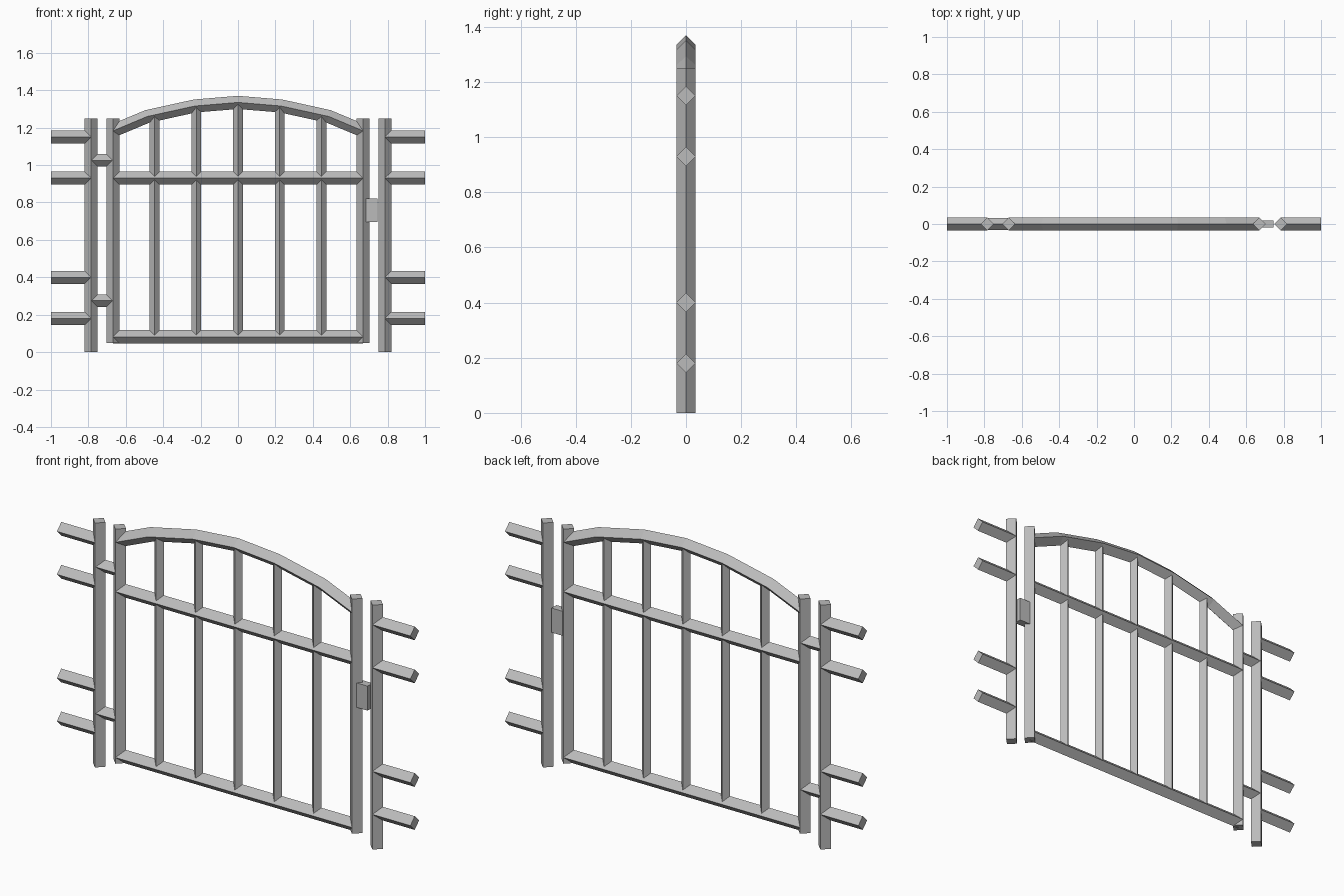
import bpy
from mathutils import Vector

cube = bpy.data.objects.get("Cube")
if cube:
    bpy.data.objects.remove(cube, do_unlink=True)

grey = bpy.data.materials.new("metal_grey")
grey.use_nodes = True
colour = (0.5, 0.5, 0.5, 1)
grey.diffuse_color = colour
grey.node_tree.nodes["Principled BSDF"].inputs["Base Color"].default_value = colour

R = 0.035          # half diagonal of the square bars
POST, STILE = 0.785, 0.669


def add_mesh(name, verts, faces):
    mesh = bpy.data.meshes.new(name)
    mesh.from_pydata(verts, [], faces)
    mesh.materials.append(grey)
    obj = bpy.data.objects.new(name, mesh)
    bpy.context.collection.objects.link(obj)
    return obj


def bar(name, path, r=R):
    """Square bar set on edge, swept with mitred joints along an x-z path."""
    pts = [Vector((x, 0, z)) for x, z in path]
    side = Vector((0, r, 0))
    verts, faces = [], []
    for i, p in enumerate(pts):
        before = (p - pts[i - 1]).normalized() if i else None
        after = (pts[i + 1] - p).normalized() if i + 1 < len(pts) else None
        before, after = before or after, after or before
        tangent = (before + after).normalized()
        up = Vector((-tangent.z, 0, tangent.x)) * (r / tangent.dot(after))
        verts += [p + up, p + side, p - up, p - side]
    for i in range(len(pts) - 1):
        a = 4 * i
        for k in range(4):
            n = (k + 1) % 4
            faces.append((a + k, a + n, a + 4 + n, a + 4 + k))
    last = len(verts) - 4
    faces += [(3, 2, 1, 0), tuple(range(last, last + 4))]
    return add_mesh(name, verts, faces)


# Fence posts, gate stiles and fence rail stubs on both sides
for label, s in (("left", 1), ("right", -1)):
    bar(f"fence_post_{label}", [(s * POST, 0), (s * POST, 1.25)])
    bar(f"gate_stile_{label}", [(s * STILE, 0.05), (s * STILE, 1.25)])
    for i, z in enumerate((0.18, 0.40, 0.93, 1.15)):
        x0, x1 = sorted((s * POST, s))
        bar(f"fence_rail_{label}_{i + 1}", [(x0, z), (x1, z)])

# Gate rails
for label, z in (("bottom", 0.082), ("middle", 0.93)):
    bar(f"gate_rail_{label}", [(-STILE, z), (STILE, z)])

# Arched top rail
half = [(0.23, 1.316), (0.485, 1.26), (STILE, 1.183)]
arch = [(-x, z) for x, z in reversed(half)] + [(0, 1.335)] + half
bar("gate_top_arch", arch)


def arch_height(x):
    for (xa, za), (xb, zb) in zip(arch, arch[1:]):
        if xa <= x <= xb:
            return za + (zb - za) * (x - xa) / (xb - xa)


# Thin upright bars
for i in range(-2, 3):
    x = i * 0.223
    bar(f"gate_bar_{i + 3}", [(x, 0.082), (x, arch_height(x))], 0.026)

# Hinges
for label, z in (("lower", 0.275), ("upper", 1.025)):
    bar(f"hinge_{label}", [(-POST, z), (-STILE, z)], 0.033)

# Latch box
verts = [(x, y, z) for x in (0.68, 0.747) for y in (-0.02, 0.02) for z in (0.695, 0.82)]
add_mesh("latch_box", verts, [(0, 1, 3, 2), (4, 6, 7, 5), (0, 4, 5, 1),
                              (2, 3, 7, 6), (0, 2, 6, 4), (1, 5, 7, 3)])

# Point all faces outward
import bmesh
for obj in bpy.context.collection.objects:
    if obj.type == "MESH" and grey.name in obj.data.materials:
        bm = bmesh.new()
        bm.from_mesh(obj.data)
        bmesh.ops.recalc_face_normals(bm, faces=bm.faces)
        bm.to_mesh(obj.data)
        bm.free()
